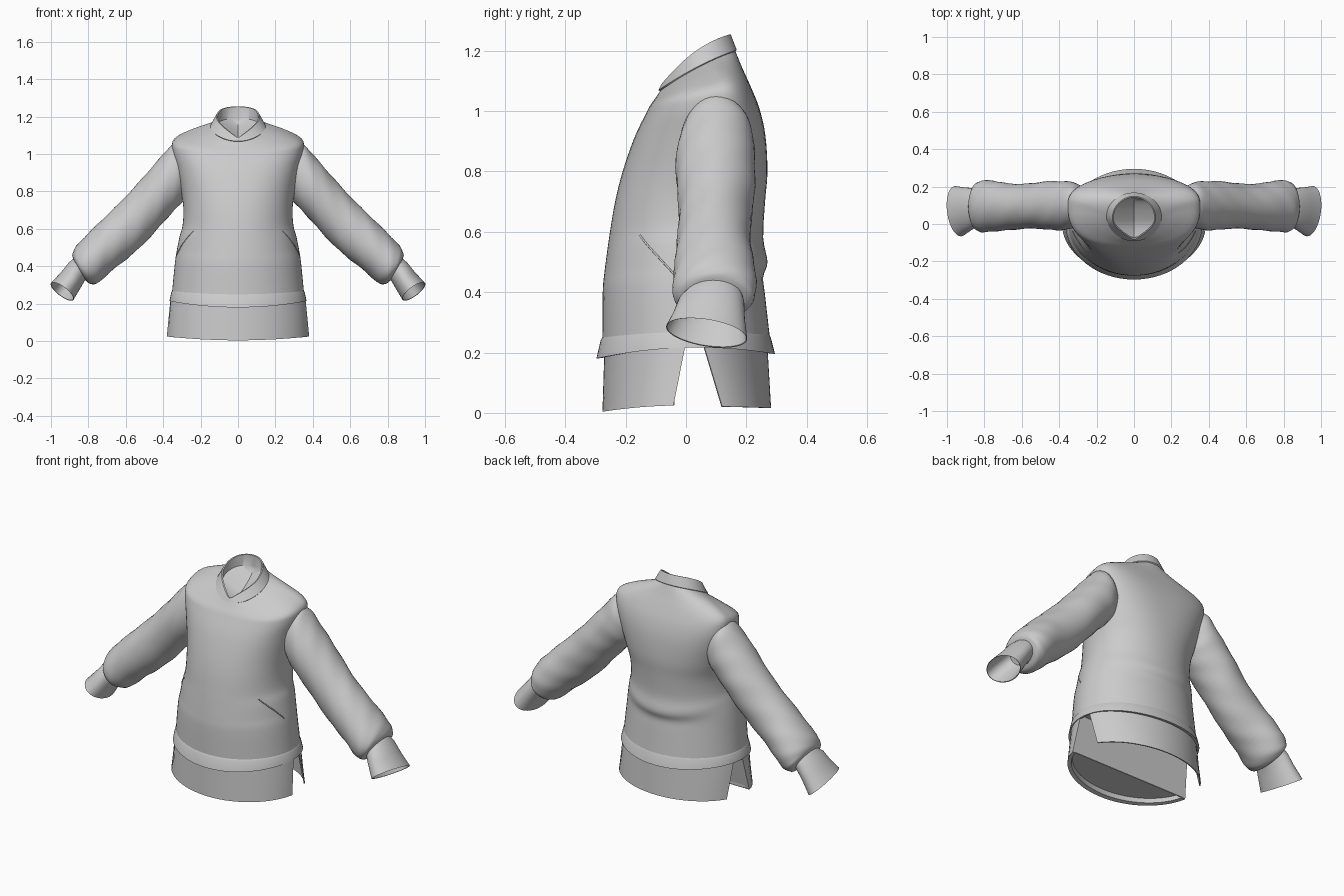
import bpy, bmesh, math
from mathutils import Vector
from mathutils.bvhtree import BVHTree

if "Cube" in bpy.data.objects:
    bpy.data.objects.remove(bpy.data.objects["Cube"])

cloth = bpy.data.materials.new("grey cloth")
cloth.use_nodes = True
GREY = (0.6, 0.6, 0.6, 1)
cloth.diffuse_color = GREY
cloth.node_tree.nodes["Principled BSDF"].inputs["Base Color"].default_value = GREY


def refine(rows, steps):
    """Smooth spline through rows of numbers."""
    out = []
    for i in range(len(rows) - 1):
        a, b = rows[max(i - 1, 0)], rows[i]
        c, d = rows[i + 1], rows[min(i + 2, len(rows) - 1)]
        for s in range(steps):
            t = s / steps
            out.append([q + t * (r - p) / 2 + t * t * (2 * p - 5 * q + 4 * r - u) / 2
                        + t ** 3 * (3 * q - p - 3 * r + u) / 2
                        for p, q, r, u in zip(a, b, c, d)])
    return out + [list(rows[-1])]


def finish(name, bm, angle=40):
    bmesh.ops.recalc_face_normals(bm, faces=bm.faces)
    mesh = bpy.data.meshes.new(name)
    bm.to_mesh(mesh)
    bm.free()
    mesh.materials.append(cloth)
    obj = bpy.data.objects.new(name, mesh)
    bpy.context.collection.objects.link(obj)
    bpy.ops.object.select_all(action="DESELECT")
    obj.select_set(True)
    bpy.context.view_layer.objects.active = obj
    bpy.ops.object.shade_smooth_by_angle(angle=math.radians(angle))


def skin(rings, closed=True):
    """Bridge rows of points with quads."""
    bm = bmesh.new()
    grid = [[bm.verts.new(p) for p in ring] for ring in rings]
    n = len(grid[0])
    for a, b in zip(grid, grid[1:]):
        for i in range(n if closed else n - 1):
            j = (i + 1) % n
            bm.faces.new((a[i], a[j], b[j], b[i]))
    return bm, grid


def oval(w, yf, yc, yb, zf, zs, zb, power=1, point=0, n=64):
    """Garment ring: half width, front/side/back y, front/side/back z, squareness."""
    ring = []
    for i in range(n):
        t = math.tau * i / n
        c, s = (math.copysign(abs(v) ** power, v) for v in (math.cos(t), math.sin(t)))
        x = w * c
        if s < 0:
            x *= 1 - point * s * s
        y = yc + s * (yb - yc if s > 0 else yc - yf)
        z = zs + (zb - zf) / 2 * s + ((zf + zb) / 2 - zs) * s * s
        ring.append(Vector((x, y, z)))
    return ring


# Torso, from the hem seam up to the neckline
torso_rows = [
    (.352, -.277, .00, .277, .25, .268, .258, 1),
    (.337, -.276, .00, .262, .40, .42, .39, 1),
    (.326, -.271, .01, .256, .46, .49, .45, 1),
    (.312, -.262, .01, .270, .53, .56, .50, 1),
    (.296, -.252, .02, .256, .60, .62, .58, .97),
    (.292, -.235, .03, .262, .70, .71, .70, .93),
    (.305, -.210, .06, .270, .80, .80, .80, .88),
    (.330, -.172, .09, .263, .91, .92, .92, .8),
    (.352, -.134, .10, .243, .99, 1.02, 1.01, .75),
    (.340, -.118, .10, .215, 1.02, 1.08, 1.08, .76),
    (.245, -.100, .08, .188, 1.045, 1.125, 1.14, .88),
    (.143, -.085, .04, .163, 1.068, 1.145, 1.20, 1)]
bm, _ = skin([oval(*r) for r in refine(torso_rows, 4)])
torso_surface = BVHTree.FromBMesh(bm)
finish("torso", bm, 60)

# Hem band, folded under at its lower edge and closed inside
hem_rows = [
    (.352, -.277, 0, .277, .25, .268, .258),
    (.357, -.283, 0, .281, .24, .26, .25),
    (.366, -.297, 0, .295, .18, .216, .195),
    (.352, -.278, 0, .278, .182, .218, .197),
    (.346, -.272, 0, .272, .21, .235, .22)]
bm, grid = skin([oval(*r) for r in hem_rows])
bm.faces.new(grid[-1])
finish("hem_band", bm, 35)

# Stand collar with a pointed front and a folded lining
collar_rows = [
    ((.141, -.083, .04, .161, 1.066, 1.14, 1.195), 0),
    ((.147, -.092, .04, .168, 1.069, 1.148, 1.203), .05),
    ((.116, -.081, .03, .148, 1.09, 1.198, 1.255), .6),
    ((.109, -.074, .03, .142, 1.09, 1.197, 1.253), .65),
    ((.110, -.072, .03, .143, 1.075, 1.15, 1.19), .6)]
bm, grid = skin([oval(*r, point=p) for r, p in collar_rows])
last = grid[-1]
n = len(last)
fold = {}
for i in range(n // 4, 3 * n // 4 + 1):
    v = last[i]
    fold[i] = bm.verts.new((0, v.co.y, v.co.z - .6 * abs(v.co.x)))
for i in range(n // 4, 3 * n // 4):
    k, m = n // 2 - i, n // 2 - i - 1
    bm.faces.new((last[i], last[i + 1], fold[i + 1], fold[i]))
    bm.faces.new((last[k % n], fold[i], fold[i + 1], last[m % n]))
bmesh.ops.remove_doubles(bm, verts=bm.verts, dist=.0001)
finish("collar", bm, 35)


def tube(rows, side, folds=0, n=40):
    """Arm rings: upper x z, lower x z, front y, back y, front pull-back."""
    rings = []
    for k, (ux, uz, lx, lz, yf, yb, pull) in enumerate(rows):
        up = Vector((ux - lx, 0, uz - lz)) / 2
        axis = Vector((up.z, 0, -up.x)).normalized()
        mid = Vector(((ux + lx) / 2, (yf + yb) / 2, (uz + lz) / 2))
        ring = []
        for i in range(n):
            t = math.tau * i / n
            c, s = math.cos(t), math.sin(t)
            r = 1 + folds * math.sin(k * .9 + 2 * t) * math.sin(3 * t + k * .35)
            p = mid + up * c * r + Vector((0, (yb - yf) / 2 * s * r, 0)) + axis * pull * s
            ring.append(Vector((p.x * side, p.y, p.z)))
        rings.append(ring)
    return rings


sleeve_rows = [
    (.315, 1.055, .25, .79, .005, .20, 0),
    (.36, 1.045, .288, .755, -.02, .222, 0),
    (.43, .965, .34, .70, -.032, .230, 0),
    (.51, .87, .41, .62, -.03, .228, 0),
    (.61, .765, .50, .525, -.025, .216, 0),
    (.71, .665, .60, .435, -.03, .217, 0),
    (.80, .575, .68, .37, -.04, .228, 0),
    (.865, .51, .745, .315, -.045, .232, 0),
    (.885, .465, .79, .305, -.03, .220, 0),
    (.88, .435, .815, .325, .00, .185, 0)]
cuff_rows = [
    (.875, .445, .805, .335, .00, .185, 0),
    (.905, .42, .822, .318, -.025, .193, .003),
    (.945, .37, .85, .27, -.042, .195, .012),
    (1.0, .31, .88, .22, -.066, .203, .025),
    (.997, .310, .883, .223, -.063, .2, .024),
    (.942, .37, .853, .273, -.039, .192, .012),
    (.87, .44, .81, .335, .01, .175, 0)]

# Sleeves, cuffs and pocket slits on both sides
for side, word in ((1, "left"), (-1, "right")):
    bm, _ = skin(tube(refine(sleeve_rows, 4), side, .026))
    finish(word + "_sleeve", bm, 60)
    bm, grid = skin(tube(cuff_rows, side))
    bm.faces.new(grid[-1])
    finish(word + "_cuff", bm, 40)

    curve = bpy.data.curves.new(word + "_pocket_slit", "CURVE")
    curve.dimensions = "3D"
    curve.bevel_depth = .003
    line = curve.splines.new("POLY")
    line.points.add(7)
    top, bottom = Vector((.24 * side, -.155, .59)), Vector((.33 * side, -.04, .46))
    for i, pt in enumerate(line.points):
        spot = torso_surface.find_nearest(top.lerp(bottom, i / 7))[0]
        pt.co = (*spot, 1)
    curve.materials.append(cloth)
    bpy.context.collection.objects.link(bpy.data.objects.new(word + "_pocket_slit", curve))


def arc(w, d, cut, z_mid, z_end, facing, n=32):
    """Shirt tail row: an open arc whose ends stop short by an angle."""
    ring = []
    for i in range(n + 1):
        t = cut + (math.pi - 2 * cut) * i / n
        s = math.sin(t)
        ring.append(Vector((w * math.cos(t), facing * d * s, z_end + (z_mid - z_end) * s * s)))
    return ring


# Front shirt tail: closed across its back, with a recessed underside
front = [arc(.36, .25, .15, .035, .05, -1), arc(.365, .255, .15, .01, .028, -1),
         arc(.385, .277, .15, .004, .025, -1), arc(.36, .27, 0, .22, .235, -1)]
bm, grid = skin(front, closed=False)
bm.faces.new(grid[0])
for a, b in zip(grid, grid[1:]):
    bm.faces.new((a[0], a[-1], b[-1], b[0]))
finish("front_shirt_tail", bm, 35)

# Back shirt tail: a thin sheet
back = [arc(.385, .282, .44, .016, .022, 1), arc(.36, .27, .21, .22, .235, 1)]
bm, _ = skin(back, closed=False)
bmesh.ops.recalc_face_normals(bm, faces=bm.faces)
bmesh.ops.solidify(bm, geom=bm.faces[:], thickness=.006)
finish("back_shirt_tail", bm, 35)
